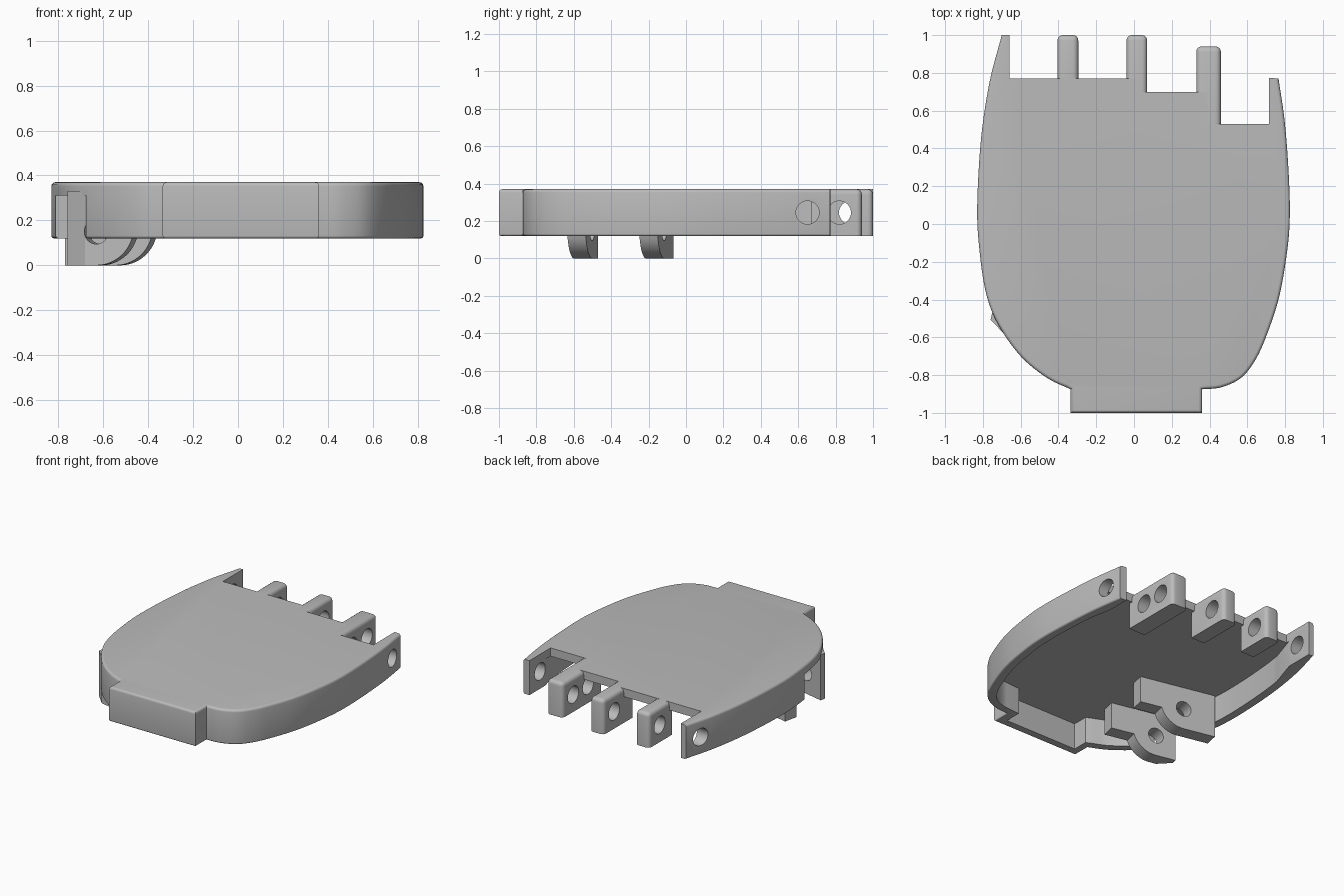
import bpy, bmesh, math
from mathutils import Vector, Matrix

if "Cube" in bpy.data.objects:
    bpy.data.objects.remove(bpy.data.objects["Cube"])

LOW, TOP, ROOF = 0.12, 0.37, 0.31
grey = bpy.data.materials.new("light_grey")
grey.use_nodes = True
colour = (0.5, 0.5, 0.5, 1)
grey.diffuse_color = colour
grey.node_tree.nodes["Principled BSDF"].inputs["Base Color"].default_value = colour


def spline(points, steps=6):
    """Smooth curve through the points."""
    p = [Vector(q) for q in points]
    p = [2 * p[0] - p[1]] + p + [2 * p[-1] - p[-2]]
    out = []
    for a, b, c, d in zip(p, p[1:], p[2:], p[3:]):
        for i in range(steps):
            t = i / steps
            out.append(0.5 * (2 * b + (c - a) * t + (2 * a - 5 * b + 4 * c - d) * t**2
                              + (3 * b - a - 3 * c + d) * t**3))
    return out + [p[-2]]


def inset(points, amount):
    """Shift an open curve to the left of its direction."""
    out = []
    for i, p in enumerate(points):
        t = (points[min(i + 1, len(points) - 1)] - points[max(i - 1, 0)]).normalized()
        out.append(p + Vector((-t.y, t.x)) * amount)
    return out


def prism(name, outline, z0, z1, rules=()):
    """Extrude an outline in z; each rule is (edge test, bevel radius)."""
    bm = bmesh.new()
    face = bm.faces.new([bm.verts.new((p[0], p[1], z0)) for p in outline])
    new = bmesh.ops.extrude_face_region(bm, geom=[face])["geom"]
    bmesh.ops.translate(bm, verts=[v for v in new if isinstance(v, bmesh.types.BMVert)],
                        vec=(0, 0, z1 - z0))
    bmesh.ops.recalc_face_normals(bm, faces=bm.faces)
    for test, radius in rules:
        edges = [e for e in bm.edges if test(*(v.co for v in e.verts))]
        bmesh.ops.bevel(bm, geom=edges, offset=radius, segments=4, profile=0.5,
                        affect='EDGES', clamp_overlap=True)
    bmesh.ops.recalc_face_normals(bm, faces=bm.faces)
    mesh = bpy.data.meshes.new(name)
    bm.to_mesh(mesh)
    bm.free()
    mesh.materials.append(grey)
    obj = bpy.data.objects.new(name, mesh)
    bpy.context.collection.objects.link(obj)
    return obj


def activate(obj):
    bpy.ops.object.select_all(action='DESELECT')
    obj.select_set(True)
    bpy.context.view_layer.objects.active = obj


def cut(obj, cutter):
    mod = obj.modifiers.new("cut", 'BOOLEAN')
    mod.operation, mod.solver, mod.object = 'DIFFERENCE', 'EXACT', cutter
    activate(obj)
    bpy.ops.object.modifier_apply(modifier=mod.name)
    bpy.data.objects.remove(cutter)


def drill(obj, centre, axis, radius, depth):
    """Round hole through obj along axis."""
    ring = [(radius * math.cos(a), radius * math.sin(a))
            for a in (math.tau * i / 32 for i in range(32))]
    cutter = prism("drill", ring, -depth, depth)
    turn = Vector(axis).to_track_quat('Z', 'Y').to_matrix().to_4x4()
    cutter.data.transform(Matrix.Translation(centre) @ turn)
    cut(obj, cutter)


# Palm shell: curved sides and a square wrist tab
left = spline([(-.70, 1), (-.765, .75), (-.81, .45), (-.83, .1), (-.82, -.12), (-.785, -.36),
               (-.72, -.53), (-.6, -.7), (-.46, -.815), (-.335, -.875)])
right = spline([(.36, -.875), (.46, -.865), (.56, -.82), (.63, -.74), (.69, -.62), (.765, -.4),
                (.81, -.15), (.825, .05), (.817, .3), (.797, .55), (.765, .77)])
outline = left + [(-.335, -1), (.36, -1)] + right + [(.70, .775), (-.66, 1)]


def on_side(a, b):
    return not (min(a.y, b.y) > .76 and abs(a.x - b.x) > .03)


def flat_at(z):
    return lambda a, b: abs(a.z - z) < 1e-4 and abs(b.z - z) < 1e-4 and on_side(a, b)


shell = prism("palm_shell", outline, LOW, TOP, [(flat_at(TOP), .032), (flat_at(LOW), .012)])

# Hollow underside, open at the finger end
hollow = ([(-.66, 1.2), (-.66, .8)] + [p for p in inset(left, .065) if -.85 < p.y < .6 and p.x < -.29]
          + [(-.28, -.83), (-.28, -.94), (.30, -.94), (.30, -.82)]
          + [p for p in inset(right, .06) if p.x > .38 and p.y < .5] + [(.715, .6), (.715, 1.2)])
cut(shell, prism("hollow", hollow, -.1, ROOF))

# Stepped finger edge of the top plate
steps = [(-.66, 1.3), (-.66, .77), (.02, .77), (.02, .70), (.39, .70), (.39, .53), (.715, .53), (.715, 1.3)]
cut(shell, prism("steps", steps, -.1, .6))

# Slot in the side wall for the thumb, and pin holes in the wall ends
cut(shell, prism("slot", [(-1, -.6), (-.52, -.6), (-.52, -.2), (-1, -.2)], -.1, ROOF))
drill(shell, (-.7, .88, .245), (1, 0, 0), .062, .15)
drill(shell, (.75, .65, .245), (1, 0, 0), .062, .15)
parts = [shell]

# Finger lugs
for name, x0, x1, y0, y1, holes in [("outer_finger_lug", -.405, -.295, .74, 1, [.88]),
                                    ("middle_finger_lug", -.04, .07, .67, 1, [.88]),
                                    ("inner_finger_lug", .33, .46, .50, .94, [.65, .82])]:
    def rounded(a, b, y0=y0, y1=y1):
        top = min(a.z, b.z) > TOP - .001 and max(a.y, b.y) > y0 + .001
        return top or min(a.y, b.y) > y1 - .001 and abs(a.z - b.z) > .1
    lug = prism(name, [(x0, y0), (x1, y0), (x1, y1), (x0, y1)], LOW, TOP, [(rounded, .028)])
    for y in holes:
        drill(lug, ((x0 + x1) / 2, y, .245), (1, 0, 0), .062, .2)
    parts.append(lug)

# Thumb lugs: rounded hanging brackets turned slightly across the palm
TURN = -math.atan(.22)
for name, x, y, outer, inner in [("rear_thumb_lug", -.535, -.165, -.23, .32),
                                 ("front_thumb_lug", -.62, -.55, -.145, .33)]:
    arc = [(.17 * math.sin(a), .17 - .17 * math.cos(a)) for a in
           (math.acos(.05 / .17) * i / 12 for i in range(13))]
    profile = [(outer, 0)] + arc + [(inner, LOW), (inner, .33), (outer, .33)]
    lug = prism(name, profile, -.05, .05)
    lug.data.transform(Matrix.Translation((x, y, 0)) @ Matrix.Rotation(TURN, 4, 'Z')
                       @ Matrix.Rotation(math.pi / 2, 4, 'X'))
    drill(lug, (x, y, .15), (-math.sin(TURN), math.cos(TURN), 0), .055, .12)
    parts.append(lug)
# Trim the front bracket along the palm's curve
cut(parts[-1], prism("trim", [(-.67, -.6), (-.9, -.36), (-.9, -.8), (-.67, -.8)], -.2, .5))

for obj in parts:
    activate(obj)
    bpy.ops.object.shade_smooth_by_angle(angle=math.radians(30))
